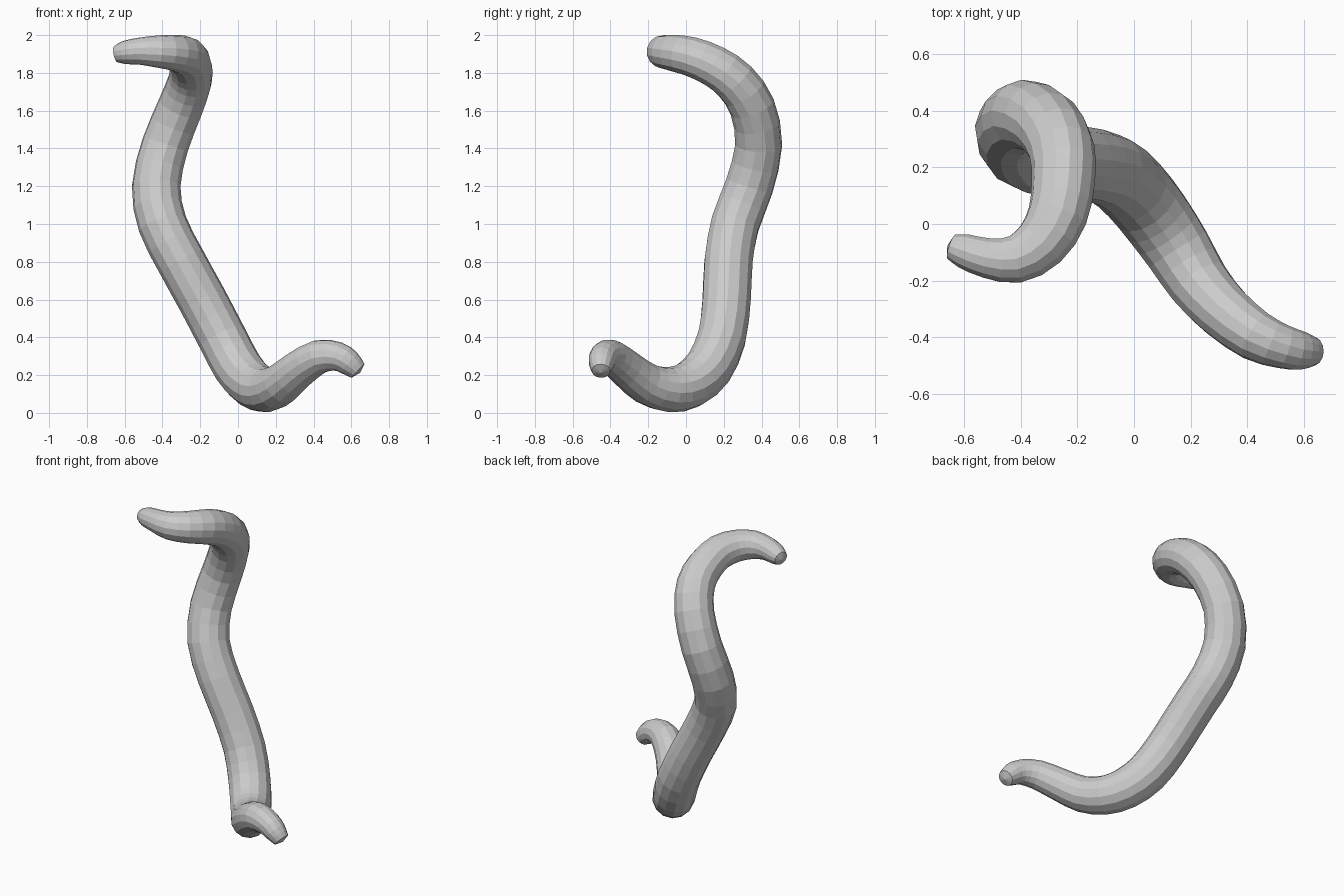
import bpy, bmesh, math
from mathutils import Vector

if "Cube" in bpy.data.objects:
    bpy.data.objects.remove(bpy.data.objects["Cube"])

# Centre line and radius of the tapering, twisting body (x, y, z, r)
PATH = [
    (-0.645, -0.08, 1.90, 0.045), (-0.60, -0.095, 1.908, 0.062),
    (-0.52, -0.12, 1.915, 0.072), (-0.42, -0.125, 1.913, 0.086),
    (-0.33, -0.07, 1.905, 0.097), (-0.27, 0.03, 1.885, 0.106),
    (-0.25, 0.15, 1.835, 0.112), (-0.255, 0.26, 1.755, 0.117),
    (-0.305, 0.35, 1.62, 0.121), (-0.385, 0.385, 1.42, 0.125),
    (-0.433, 0.335, 1.20, 0.129), (-0.40, 0.26, 1.00, 0.130),
    (-0.30, 0.225, 0.80, 0.130), (-0.19, 0.215, 0.60, 0.130),
    (-0.085, 0.19, 0.40, 0.130), (0.00, 0.12, 0.24, 0.130),
    (0.08, 0.02, 0.15, 0.127), (0.155, -0.09, 0.123, 0.120),
    (0.23, -0.21, 0.155, 0.110), (0.32, -0.31, 0.23, 0.100),
    (0.43, -0.395, 0.298, 0.090), (0.53, -0.435, 0.298, 0.077),
    (0.59, -0.447, 0.263, 0.068), (0.635, -0.45, 0.222, 0.050),
]
SIDES, STEPS = 14, 2


def spline(points, steps):
    """Catmull-Rom resampling of position and radius together."""
    p = [Vector(q) for q in points]
    p = [2 * p[0] - p[1]] + p + [2 * p[-1] - p[-2]]
    out = []
    for i in range(1, len(p) - 2):
        a, b, c, d = p[i - 1:i + 3]
        for k in range(steps):
            t = k / steps
            out.append(0.5 * (2 * b + (c - a) * t + (2 * a - 5 * b + 4 * c - d) * t * t
                              + (3 * b - a - 3 * c + d) * t ** 3))
    return out + [p[-2]]


def tube(name, points):
    samples = spline(points, STEPS)
    centres = [Vector(s[:3]) for s in samples]
    bm = bmesh.new()
    rings, side = [], Vector((0, 0, 1))
    for i, c in enumerate(centres):
        tangent = (centres[min(i + 1, len(centres) - 1)] - centres[max(i - 1, 0)]).normalized()
        side = (side - tangent * side.dot(tangent)).normalized()
        up = tangent.cross(side)
        ring = []
        for k in range(SIDES):
            a = 2 * math.pi * k / SIDES
            ring.append(bm.verts.new(c + samples[i][3] * (side * math.cos(a) + up * math.sin(a))))
        rings.append(ring)
    for r, s in zip(rings, rings[1:]):
        for k in range(SIDES):
            n = (k + 1) % SIDES
            bm.faces.new((r[k], r[n], s[n], s[k]))
    # Blunt, slightly domed tips
    for ring, c, inner in ((rings[0], centres[0], centres[1]), (rings[-1], centres[-1], centres[-2])):
        tip = bm.verts.new(c + (c - inner).normalized() * 0.015)
        for k in range(SIDES):
            bm.faces.new((ring[k], ring[(k + 1) % SIDES], tip))
    bmesh.ops.recalc_face_normals(bm, faces=bm.faces)
    mesh = bpy.data.meshes.new(name)
    bm.to_mesh(mesh)
    bm.free()
    obj = bpy.data.objects.new(name, mesh)
    bpy.context.collection.objects.link(obj)
    return obj


tube("twisted_body", PATH)
